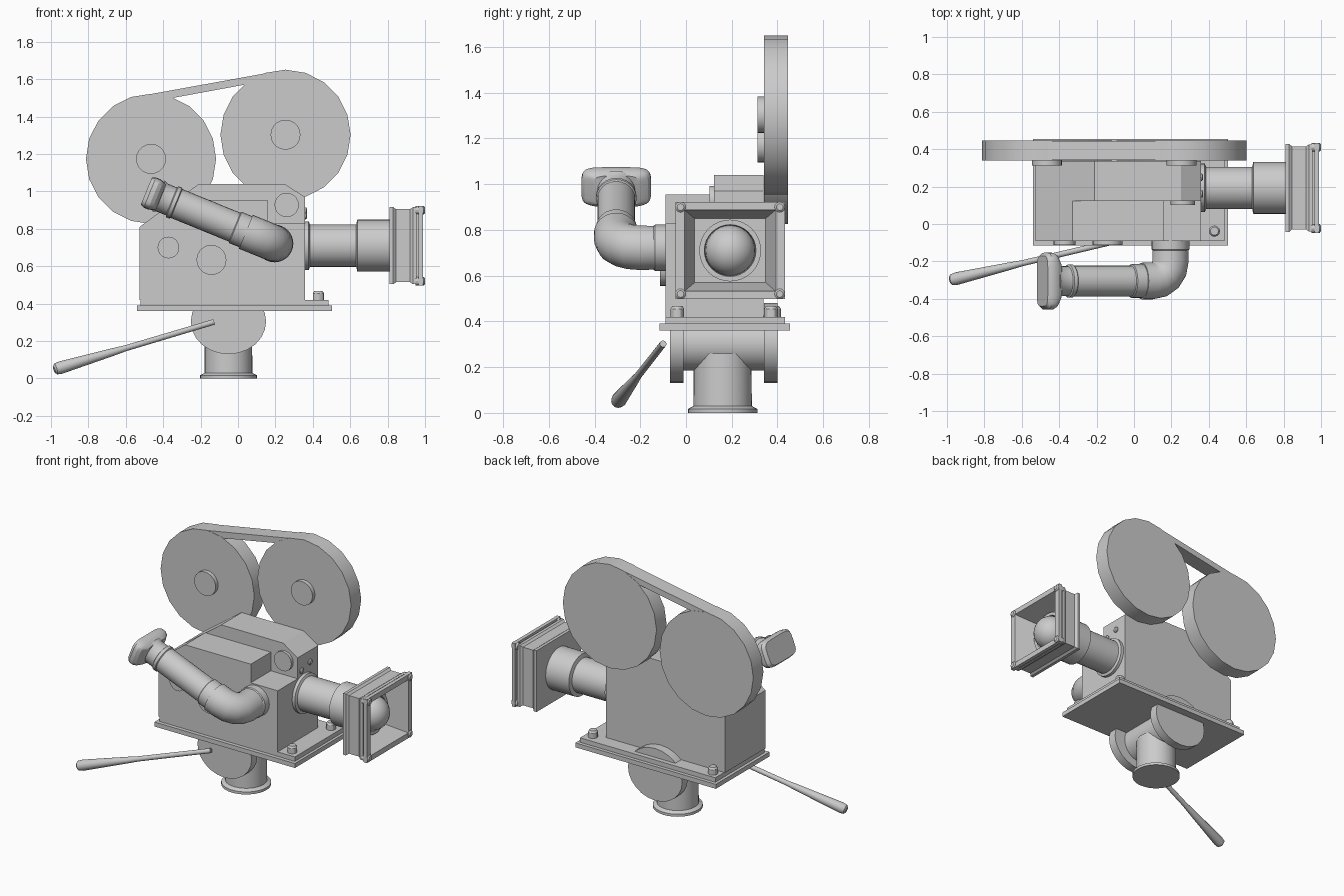
import bpy, bmesh, math
from mathutils import Vector as V

if "Cube" in bpy.data.objects:
    bpy.data.objects.remove(bpy.data.objects["Cube"])

grey = bpy.data.materials.new("plain_grey")
grey.use_nodes = True
grey.diffuse_color = (0.6, 0.6, 0.6, 1)
grey.node_tree.nodes["Principled BSDF"].inputs["Base Color"].default_value = (0.6, 0.6, 0.6, 1)

X, Y, Z = V((1, 0, 0)), V((0, 1, 0)), V((0, 0, 1))
parts = []


def finish(name, bm):
    bmesh.ops.recalc_face_normals(bm, faces=bm.faces)
    mesh = bpy.data.meshes.new(name)
    bm.to_mesh(mesh)
    bm.free()
    mesh.materials.append(grey)
    ob = bpy.data.objects.new(name, mesh)
    bpy.context.collection.objects.link(ob)
    parts.append(ob)
    return ob


def loft(name, rings):
    """Skin a list of equal-length rings and cap both ends."""
    bm = bmesh.new()
    loops = [[bm.verts.new(p) for p in ring] for ring in rings]
    n = len(loops[0])
    for a, b in zip(loops, loops[1:]):
        for i in range(n):
            j = (i + 1) % n
            bm.faces.new((a[i], a[j], b[j], b[i]))
    bm.faces.new(loops[0][::-1])
    bm.faces.new(loops[-1])
    return finish(name, bm)


def ring(center, axis, radius, sides, ref):
    u = (ref - axis * ref.dot(axis)).normalized()
    v = axis.cross(u)
    turn = 2 * math.pi / sides
    return [V(center) + radius * (u * math.cos(i * turn) + v * math.sin(i * turn))
            for i in range(sides)]


def turned(name, origin, axis, profile, sides=24):
    """Turned solid: profile is (distance along axis, radius)."""
    ref = X if abs(axis.z) > 0.9 else Z
    return loft(name, [ring(V(origin) + axis * d, axis, r, sides, ref) for d, r in profile])


def disc(name, x, z, r, y0, y1, sides=20):
    return turned(name, (x, 0, z), Y, [(y0, r), (y1, r)], sides)


def prism(name, outline, y0, y1):
    """Extrude an x-z outline along y."""
    return loft(name, [[V((x, y, z)) for x, z in outline] for y in (y0, y1)])


def box(name, x0, x1, y0, y1, z0, z1):
    return prism(name, [(x0, z0), (x1, z0), (x1, z1), (x0, z1)], y0, y1)


# Base plates and their bolts
box("lower_base_plate", -0.54, 0.503, -0.115, 0.455, 0.36, 0.39)
box("upper_base_plate", -0.52, 0.485, -0.09, 0.432, 0.39, 0.42)
for x, y in ((0.43, -0.038), (0.43, 0.372), (-0.47, 0.385)):
    turned("plate_bolt", (x, y, 0.42), Z, [(0, 0.03), (0.035, 0.03), (0.047, 0.022)], 12)

# Camera body: stepped front housing and taller rear housing
prism("front_housing", [(-0.527, 0.42), (0.358, 0.42), (0.358, 0.83), (0.158, 0.83),
                        (0.158, 0.955), (-0.33, 0.955), (-0.527, 0.81)], -0.09, 0.122)
prism("rear_housing", [(-0.527, 0.42), (0.358, 0.42), (0.358, 0.97), (0.25, 1.04),
                       (-0.21, 1.04), (-0.527, 0.81)], 0.122, 0.338)
disc("small_dial", -0.372, 0.70, 0.058, -0.113, -0.08)
disc("large_dial", -0.142, 0.634, 0.08, -0.113, -0.08)
disc("upper_dial", 0.26, 0.928, 0.065, 0.102, 0.13)
for y, z in ((0.16, 0.87), (0.25, 0.895)):
    turned("side_screw", (0.35, y, z), X, [(0, 0.019), (0.014, 0.019), (0.02, 0.012)], 12)

# Film magazines with hubs and connecting strap
for side, x, z in (("right", -0.465, 1.174), ("left", 0.254, 1.303)):
    disc(side + "_film_magazine", x, z, 0.348, 0.34, 0.447)
    disc(side + "_magazine_hub", x, z, 0.08, 0.313, 0.345)
prism("magazine_strap", [(-0.57, 1.502), (0.16, 1.634), (0.14, 1.59), (-0.43, 1.485)],
      0.342, 0.445)

# Lens barrel and front glass
AXIS_Y, AXIS_Z = 0.193, 0.71
turned("lens_barrel", (0, AXIS_Y, AXIS_Z), X,
       [(0.35, 0.13), (0.378, 0.13), (0.385, 0.113), (0.632, 0.113), (0.638, 0.139),
        (0.82, 0.139)], 32)
turned("lens_ring", (0, AXIS_Y, AXIS_Z), X,
       [(0.83, 0.135), (0.885, 0.135), (0.885, 0.113), (0.85, 0.108)], 32)
bm = bmesh.new()
bmesh.ops.create_uvsphere(bm, u_segments=24, v_segments=16, radius=0.11)
finish("lens_glass", bm).location = (0.86, AXIS_Y, AXIS_Z)

# Square lens hood: outside with grooves, then the tapered inside
hood = [(0.81, 0.235, 0.206), (0.83, 0.235, 0.206), (0.845, 0.222, 0.195),
        (0.92, 0.222, 0.195), (0.935, 0.233, 0.206), (0.955, 0.233, 0.206),
        (0.955, 0.222, 0.195), (0.965, 0.222, 0.195), (0.965, 0.24, 0.213),
        (0.99, 0.24, 0.213), (0.99, 0.2, 0.178), (0.85, 0.155, 0.14)]
corners = ((-1, -1), (1, -1), (1, 1), (-1, 1))
loft("lens_hood", [[V((x, AXIS_Y + sy * hy, AXIS_Z + sz * hz)) for sy, sz in corners]
                   for x, hy, hz in hood])
for sy, sz in corners:
    turned("hood_corner_knob", (0.95, AXIS_Y + sy * 0.217, AXIS_Z + sz * 0.19), X,
           [(0, 0.023), (0.043, 0.023), (0.05, 0.015)], 12)

# Viewfinder: flange, bent elbow, straight tube and eyecup
FINDER = V((0.195, 0, 0.722))
aim = V((-0.926, 0, 0.378)).normalized()
bend = 0.105
start = FINDER - Y * 0.2
turned("finder_flange", FINDER, -Y, [(0.08, 0.101), (0.135, 0.101), (0.145, 0.094)])
pivot = start + aim * bend
ref = Y.cross(aim)
elbow = [ring(FINDER - Y * 0.1, -Y, 0.095, 24, ref)]
for k in range(5):
    a = k * math.pi / 8
    way = aim * math.sin(a) - Y * math.cos(a)
    elbow.append(ring(pivot - bend * (aim * math.cos(a) + Y * math.sin(a)), way, 0.098, 24, ref))
tip = pivot - Y * bend
elbow.append(ring(tip + aim * 0.06, aim, 0.098, 24, ref))
loft("finder_elbow", elbow)
turned("finder_tube", tip, aim,
       [(0.05, 0.09), (0.12, 0.09), (0.125, 0.083), (0.46, 0.083), (0.465, 0.089),
        (0.485, 0.089), (0.49, 0.08), (0.545, 0.08), (0.565, 0.09)])
up = aim.cross(Y)
if up.z < 0:
    up = -up


def eyecup_ring(d, half_w, half_h):
    """Rounded rectangle across the tube axis."""
    pts = []
    for i in range(32):
        a = 2 * math.pi * i / 32
        c, s = math.cos(a), math.sin(a)
        pts.append(tip + aim * d + Y * half_w * math.copysign(abs(c) ** 0.4, c)
                   + up * half_h * math.copysign(abs(s) ** 0.4, s))
    return pts


loft("eyecup", [eyecup_ring(*s) for s in
                ((0.55, 0.10, 0.072), (0.57, 0.14, 0.082), (0.59, 0.152, 0.087),
                 (0.615, 0.152, 0.087), (0.635, 0.135, 0.078))])

# Tilt head: cross barrel between two side discs, on a round post
HEAD_X, HEAD_Z = -0.051, 0.305
disc("tilt_barrel", HEAD_X, HEAD_Z, 0.12, -0.02, 0.345, 32)
for side, y0 in (("front", -0.07), ("back", 0.341)):
    cheek = disc(side + "_tilt_disc", 0, 0, 0.175, y0, y0 + 0.06, 24)
    cheek.scale.x = 1.15
    cheek.location = (HEAD_X, 0, HEAD_Z)
turned("mounting_post", (HEAD_X, 0.16, 0), Z,
       [(0, 0.152), (0.017, 0.152), (0.03, 0.128), (0.26, 0.126)], 32)

# Pan handle with a flared grip
inner, outer = V((-0.13, -0.1, 0.302)), V((-0.983, -0.3, 0.048))
length = (outer - inner).length
turned("pan_handle", inner, (outer - inner).normalized(),
       [(0, 0.015), (length * 0.55, 0.016), (length * 0.62, 0.02),
        (length * 0.96, 0.034), (length * 0.99, 0.03), (length, 0.018)], 16)

# Smooth curved surfaces while keeping edges sharp
bpy.ops.object.select_all(action="DESELECT")
for ob in parts:
    ob.select_set(True)
bpy.context.view_layer.objects.active = parts[0]
bpy.ops.object.shade_smooth_by_angle(angle=math.radians(30))
